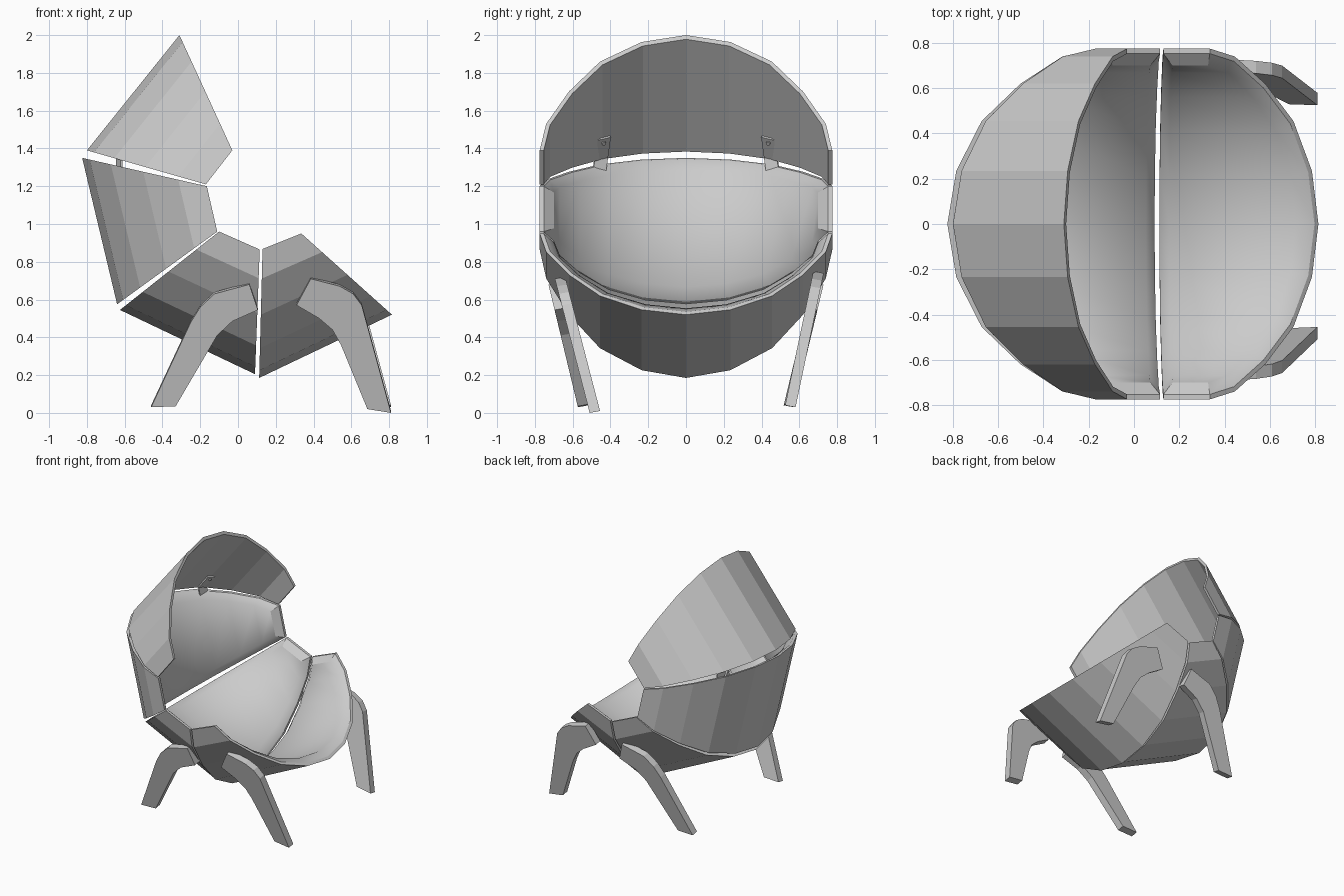
import bpy, bmesh
from mathutils import Vector

if "Cube" in bpy.data.objects:
    bpy.data.objects.remove(bpy.data.objects["Cube"])

# Half-tube cross-section: (y, depth fraction from the rim edge to the keel)
HALF = [(0.775, 0), (0.74, 0.23), (0.62, 0.51), (0.455, 0.77), (0.235, 0.94)]
ARC = [(-y, f) for y, f in HALF] + [(0, 1)] + [(y, f) for y, f in reversed(HALF)]


def finish(bm, name):
    bmesh.ops.recalc_face_normals(bm, faces=bm.faces)
    me = bpy.data.meshes.new(name)
    bm.to_mesh(me)
    bm.free()
    ob = bpy.data.objects.new(name, me)
    bpy.context.collection.objects.link(ob)
    return ob


def segment(name, rim_a, keel_a, rim_b, keel_b, rim_t=0.022, pad_t=0.0, inset=0.045):
    """Mitred half-tube between two end planes given in (x, z); optional raised padding inside."""
    ra, ka, rb, kb = (Vector(p) for p in (rim_a, keel_a, rim_b, keel_b))
    axis = (kb - ka).normalized()
    off = ka - ra
    depth = (off - axis * off.dot(axis)).length

    def point(y, f, t, end, edge, ins):
        f = edge + f * (1 - t / depth - edge)
        y = y * (1 - t / 0.775)
        a, b = ra.lerp(ka, f), rb.lerp(kb, f)
        u = ins / (b - a).length
        p = a.lerp(b, 1 - u if end else u)
        return (p.x, y, p.y)

    bm = bmesh.new()
    rows = []
    for y, f in ARC:
        spec = [(0, 0, 0, 0), (0, 1, 0, 0), (rim_t, 1, 0, 0)]
        if pad_t:
            spec += [(pad_t, 1, 0.07, inset), (pad_t, 0, 0.07, inset)]
        spec += [(rim_t, 0, 0, 0)]
        rows.append([bm.verts.new(point(y, f, *s)) for s in spec])
    n = len(rows[0])
    for r, s in zip(rows, rows[1:]):
        for j in range(n):
            k = (j + 1) % n
            face = bm.faces.new((r[j], r[k], s[k], s[j]))
            face.smooth = bool(pad_t) and j in (2, 3, 4)
    for r in (rows[0], rows[-1]):
        bm.faces.new((r[0], r[1], r[2], r[-1]))
        if pad_t:
            bm.faces.new((r[5], r[2], r[3], r[4]))
    return finish(bm, name)


# Hood, backrest and the two seat halves
segment("hood", (-0.17, 1.21), (-0.80, 1.39), (-0.03, 1.39), (-0.31, 2.0))
segment("backrest", (-0.165, 1.20), (-0.825, 1.35), (-0.11, 0.96), (-0.64, 0.575), pad_t=0.075)
segment("seat_rear", (-0.10, 0.96), (-0.625, 0.545), (0.115, 0.865), (0.09, 0.205), pad_t=0.075)
segment("seat_front", (0.13, 0.868), (0.112, 0.185), (0.335, 0.95), (0.815, 0.52), pad_t=0.075)


def leg(name, outline, side, y0, slope, dz=0.0, thick=0.055):
    """Flat leg plate cut from an x-z outline, leaning outwards towards the top."""
    bm = bmesh.new()
    vs = [bm.verts.new((x, side * (y0 + slope * z), z + dz)) for x, z in outline]
    face = bm.faces.new(vs)
    ext = bmesh.ops.extrude_face_region(bm, geom=[face])
    moved = [g for g in ext["geom"] if isinstance(g, bmesh.types.BMVert)]
    bmesh.ops.translate(bm, verts=moved, vec=(0, -side * thick, 0.01))
    return finish(bm, name)


FRONT = [(0.31, 0.57), (0.385, 0.71), (0.54, 0.67), (0.61, 0.63), (0.655, 0.57), (0.81, 0.0),
         (0.685, 0.02), (0.545, 0.36), (0.50, 0.44), (0.43, 0.50)]
REAR = [(0.06, 0.68), (0.105, 0.545), (-0.03, 0.485), (-0.11, 0.41), (-0.33, 0.035),
        (-0.46, 0.03), (-0.25, 0.48), (-0.20, 0.56), (-0.125, 0.63)]

# Four legs; the near front leg sits slightly lower and further in
leg("front_leg_near", FRONT, -1, 0.51, 0.26)
leg("front_leg_far", FRONT, 1, 0.58, 0.21, dz=0.03)
leg("rear_leg_near", REAR, -1, 0.565, 0.24)
leg("rear_leg_far", REAR, 1, 0.565, 0.24)

# Bent brackets joining hood and backrest, each with a screw head
for side, label in ((-1, "near"), (1, "far")):
    bm = bmesh.new()
    half = Vector((0.012, 0.035, -0.008))
    path = [Vector(p) for p in ((-0.54, 0.435, 1.455), (-0.63, 0.45, 1.345), (-0.625, 0.46, 1.27))]
    flip = Vector((1, side, 1))
    rows = [[bm.verts.new((p + s * half) * flip) for s in (-1, 1)] for p in path]
    for a, b in zip(rows, rows[1:]):
        bm.faces.new((a[0], a[1], b[1], b[0]))
    ob = finish(bm, "hood_bracket_" + label)
    mod = ob.modifiers.new("thickness", "SOLIDIFY")
    mod.thickness = 0.012
    mod.offset = 0
    bm = bmesh.new()
    bmesh.ops.create_cone(bm, cap_ends=True, segments=10, radius1=0.013, radius2=0.011, depth=0.02)
    screw = finish(bm, "bracket_screw_" + label)
    screw.location = (-0.555, side * 0.437, 1.43)
    screw.rotation_euler = Vector((0.78, -side * 0.3, -0.62)).to_track_quat("Z", "Y").to_euler()
